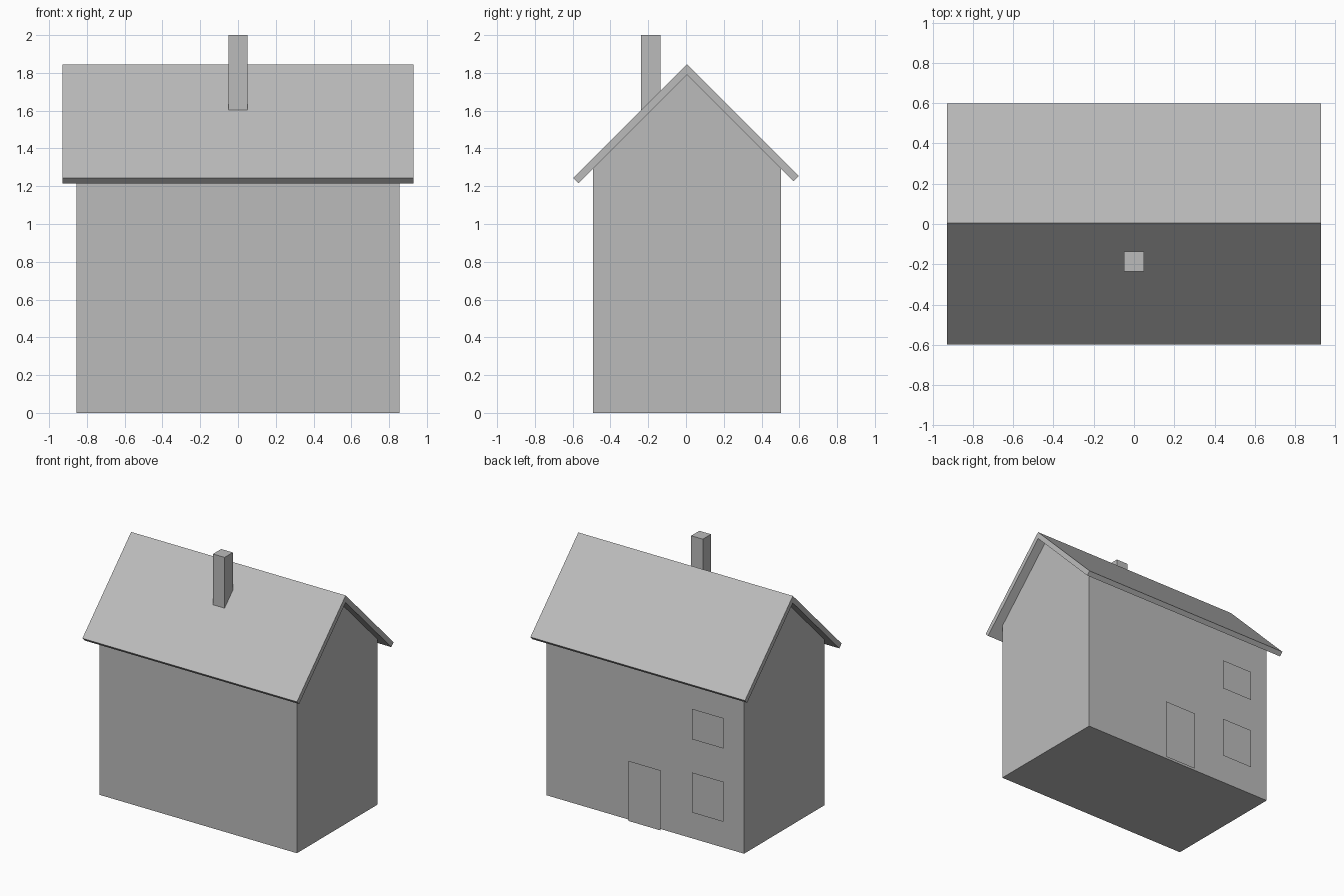
import bpy
import bmesh

cube = bpy.data.objects.get("Cube")
if cube:
    bpy.data.objects.remove(cube, do_unlink=True)

# Single plain grey for the whole house
grey = bpy.data.materials.new("plain_grey")
grey.use_nodes = True
colour = (0.5, 0.5, 0.5, 1)
grey.diffuse_color = colour
grey.node_tree.nodes["Principled BSDF"].inputs["Base Color"].default_value = colour

RIDGE_Y = 0.005
WALL_APEX = 1.79
ROOF_APEX = 1.845
HALF_DEPTH = 0.498
BACK_Y = RIDGE_Y + HALF_DEPTH


def finish(name, bm):
    bmesh.ops.recalc_face_normals(bm, faces=bm.faces)
    mesh = bpy.data.meshes.new(name)
    bm.to_mesh(mesh)
    bm.free()
    mesh.materials.append(grey)
    obj = bpy.data.objects.new(name, mesh)
    bpy.context.scene.collection.objects.link(obj)
    return obj


def extrude_along_x(name, profile, half_width):
    """Extrude a closed (y, z) profile symmetrically along x."""
    bm = bmesh.new()
    face = bm.faces.new([bm.verts.new((-half_width, y, z)) for y, z in profile])
    result = bmesh.ops.extrude_face_region(bm, geom=[face], use_keep_orig=True)
    moved = [v for v in result["geom"] if isinstance(v, bmesh.types.BMVert)]
    bmesh.ops.translate(bm, verts=moved, vec=(2 * half_width, 0, 0))
    return finish(name, bm)


def back_panel(name, x0, x1, z0, z1):
    """Thin sheet standing just off the back wall, facing +y."""
    bm = bmesh.new()
    y = BACK_Y + 0.02
    corners = [(x1, z0), (x0, z0), (x0, z1), (x1, z1)]
    face = bm.faces.new([bm.verts.new((x, y, z)) for x, z in corners])
    obj = finish(name, bm)
    if obj.data.polygons[0].normal.y < 0:
        obj.data.flip_normals()


# House body with 45 degree gables
eave_z = WALL_APEX - HALF_DEPTH
front_y = RIDGE_Y - HALF_DEPTH
extrude_along_x("house_body", [
    (front_y, 0), (BACK_Y, 0), (BACK_Y, eave_z),
    (RIDGE_Y, WALL_APEX), (front_y, eave_z)], 0.855)

# Folded roof slab, square-cut at the eaves
front_run, back_run, cut = 0.602, 0.592, 0.0275
extrude_along_x("roof", [
    (RIDGE_Y, ROOF_APEX),
    (RIDGE_Y - front_run, ROOF_APEX - front_run),
    (RIDGE_Y - front_run + cut, ROOF_APEX - front_run - cut),
    (RIDGE_Y, WALL_APEX),
    (RIDGE_Y + back_run - cut, ROOF_APEX - back_run - cut),
    (RIDGE_Y + back_run, ROOF_APEX - back_run)], 0.928)

# Chimney rising from the front slope
extrude_along_x("chimney", [
    (-0.237, 1.57), (-0.136, 1.57), (-0.136, 2), (-0.237, 2)], 0.05)

# Door and two stacked windows on the back wall
back_panel("door", -0.145, 0.13, 0, 0.47)
for name, bottom, top in (("lower_window", 0.213, 0.526),
                          ("upper_window", 0.786, 1.024)):
    back_panel(name, -0.69, -0.417, bottom, top)
